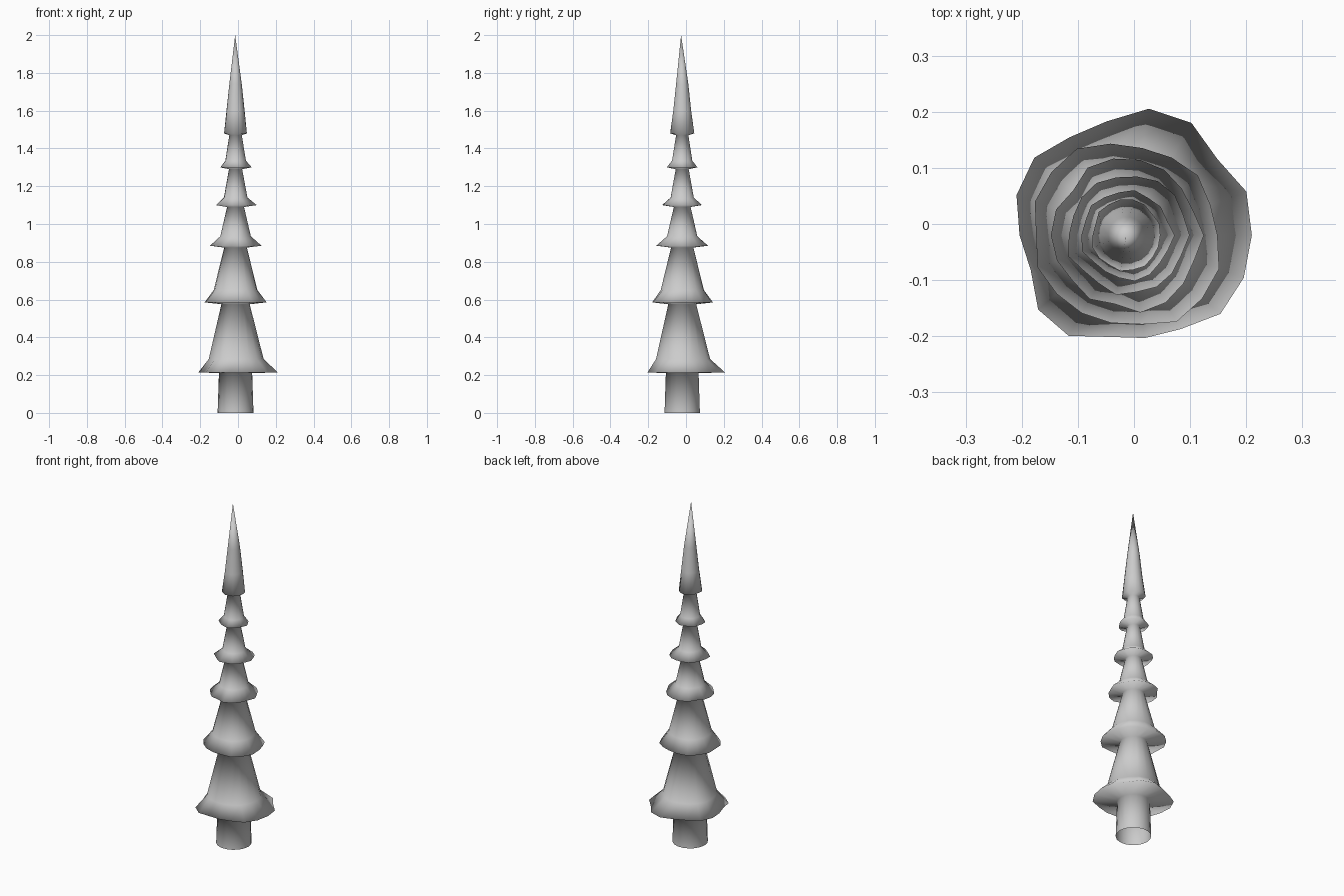
import bpy, bmesh, math, random

if "Cube" in bpy.data.objects:
    bpy.data.objects.remove(bpy.data.objects["Cube"])

random.seed(4)
N = 18
CX, CY = -0.013, -0.02

# ragged outline of the lowest skirt, as radius per spoke
LOW_RIM = [.223, .227, .211, .231, .229, .206, .202, .215, .209,
           .191, .182, .206, .207, .184, .186, .193, .218, .222]

# skirts: rim z, rim r, knee z, knee r, top z, top r
TIERS = [
    (0.215, 0.206, 0.285, 0.145, 0.575, 0.075),
    (0.585, 0.168, 0.65, 0.117, 0.875, 0.06),
    (0.885, 0.132, 0.935, 0.08, 1.09, 0.045),
    (1.10, 0.106, 1.14, 0.062, 1.29, 0.035),
    (1.30, 0.080, 1.335, 0.054, 1.47, 0.033),
]


def jitter(r, amount):
    return [r * (1 + random.uniform(-amount, amount)) for _ in range(N)]


def loft(name, rings, tip):
    """Loft a list of (z, radii) rings into one smooth skin closed by a tip."""
    bm = bmesh.new()
    loops = []
    for z, radii in rings:
        loops.append([bm.verts.new((CX + r * math.cos(2 * math.pi * k / N),
                                    CY + r * math.sin(2 * math.pi * k / N), z))
                      for k, r in enumerate(radii)])
    for a, b in zip(loops, loops[1:]):
        for k in range(N):
            j = (k + 1) % N
            bm.faces.new((a[k], a[j], b[j], b[k]))
    t = bm.verts.new(tip)
    for k in range(N):
        bm.faces.new((loops[-1][k], loops[-1][(k + 1) % N], t))
    for f in bm.faces:
        f.smooth = True
    me = bpy.data.meshes.new(name)
    bm.to_mesh(me)
    bm.free()
    ob = bpy.data.objects.new(name, me)
    bpy.context.collection.objects.link(ob)
    return ob


# trunk
rings = [(0, [0.095] * N), (0.21, [0.088] * N)]

# branch skirts: flared rim, knee, narrow top
for i, (rz, rr, kz, kr, tz, tr) in enumerate(TIERS):
    rim = LOW_RIM if i == 0 else jitter(rr, 0.07)
    knee = [kr * (0.7 + 0.3 * r / rr) for r in rim]
    rings += [(rz, rim), (kz, knee), (tz, [tr] * N)]

# pointed crown
rings += [(1.48, jitter(0.062, 0.05)), (1.60, [0.048] * N), (1.74, [0.033] * N)]

loft("fir_tree", rings, (-0.015, -0.026, 2.0))
